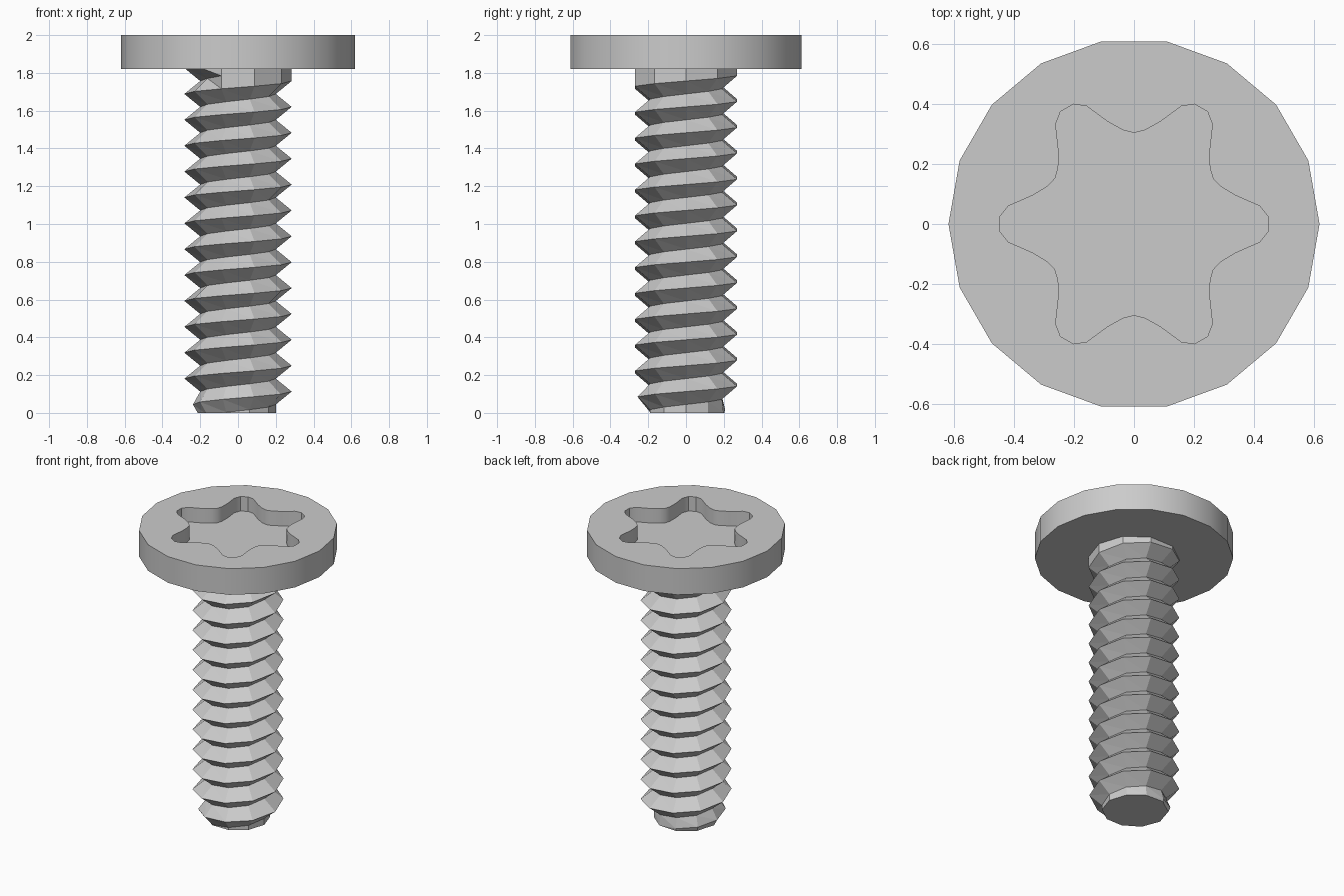
import bpy, bmesh
from math import cos, sin, pi, radians
from mathutils import Matrix, Vector

cube = bpy.data.objects.get("Cube")
if cube:
    bpy.data.objects.remove(cube, do_unlink=True)

HEAD_R, HEAD_LOW, HEAD_TOP, RECESS_DEPTH = 0.62, 1.82, 2.0, 0.1
CREST, ROOT, PITCH, SIDES = 0.284, 0.2, 0.137, 10

steel = bpy.data.materials.new("grey steel")
steel.use_nodes = True
steel.diffuse_color = (0.6, 0.6, 0.6, 1)
steel.node_tree.nodes["Principled BSDF"].inputs["Base Color"].default_value = (0.6, 0.6, 0.6, 1)


def finish(bm, name):
    bmesh.ops.recalc_face_normals(bm, faces=bm.faces)
    mesh = bpy.data.meshes.new(name)
    bm.to_mesh(mesh)
    bm.free()
    mesh.materials.append(steel)
    obj = bpy.data.objects.new(name, mesh)
    bpy.context.collection.objects.link(obj)
    return obj


def ring(bm, points, z):
    return [bm.verts.new((p[0], p[1], z)) for p in points]


def wall(bm, a, b):
    n = len(a)
    for i in range(n):
        j = (i + 1) % n
        bm.faces.new((a[i], a[j], b[j], b[i]))


# Head: eighteen-sided disc with a six-lobed socket
disc = [(HEAD_R * cos(2 * pi * i / 18), HEAD_R * sin(2 * pi * i / 18)) for i in range(18)]
half_lobe = [(0.448, 0.025), (0.42, 0.06), (0.34, 0.095), (0.29, 0.125), (0.264, 0.152)]
lobe = [(x, -y) for x, y in reversed(half_lobe[:-1])] + half_lobe
star = [Matrix.Rotation(radians(60 * k), 2) @ Vector(p) for k in range(6) for p in lobe]

bm = bmesh.new()
low, top = ring(bm, disc, HEAD_LOW), ring(bm, disc, HEAD_TOP)
rim, floor = ring(bm, star, HEAD_TOP), ring(bm, star, HEAD_TOP - RECESS_DEPTH)
wall(bm, low, top)
wall(bm, rim, floor)
bm.faces.new(low)
bm.faces.new(floor)
edges = [bm.edges.get((loop[i - 1], loop[i])) for loop in (top, rim) for i in range(len(loop))]
bmesh.ops.triangle_fill(bm, edges=edges, use_beauty=True, normal=(0, 0, 1))
head = finish(bm, "screw_head")
bpy.ops.object.select_all(action='DESELECT')
head.select_set(True)
bpy.context.view_layer.objects.active = head
bpy.ops.object.shade_smooth_by_angle(angle=radians(30))


# Threaded shank: V profile swept along a right-handed helix
def thread_point(bm, step, radius, lift):
    z = step * PITCH / SIDES + lift
    if z > 1.775:
        radius = CREST                      # groove runs out below the head
    radius = min(radius, max(0.2, 0.205 + 0.75 * z))   # chamfered tip
    a = 2 * pi * step / SIDES
    return bm.verts.new((radius * cos(a), radius * sin(a), z))


bm = bmesh.new()
start = 1.62 % PITCH
steps = range(-2 * SIDES, 15 * SIDES)
roots = [thread_point(bm, s, ROOT, start - PITCH / 2) for s in steps]
crests = [thread_point(bm, s, CREST, start) for s in steps]
for i in range(len(roots) - SIDES - 1):
    k = i + SIDES
    bm.faces.new((roots[i], roots[i + 1], crests[i + 1], crests[i]))
    bm.faces.new((crests[i], crests[i + 1], roots[k + 1], roots[k]))
bmesh.ops.triangulate(bm, faces=bm.faces)

# Trim both ends flat and cap them
for z, direction in ((0, -1), (HEAD_LOW, 1)):
    cut = bmesh.ops.bisect_plane(bm, geom=bm.verts[:] + bm.edges[:] + bm.faces[:],
                                 plane_co=(0, 0, z), plane_no=(0, 0, direction),
                                 clear_outer=True)
    border = [e for e in cut["geom_cut"] if isinstance(e, bmesh.types.BMEdge)]
    bmesh.ops.holes_fill(bm, edges=border, sides=0)
finish(bm, "threaded_shank")
